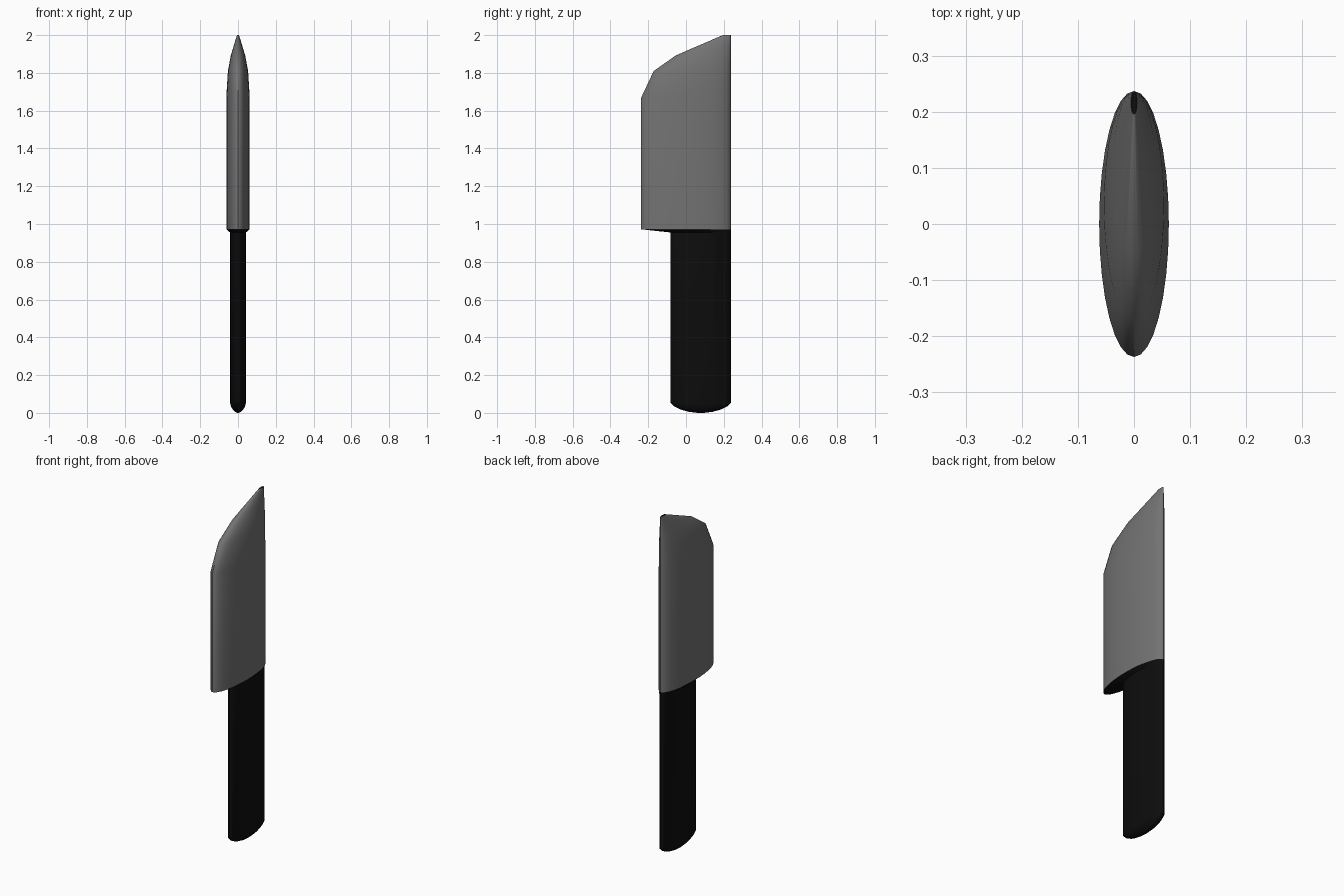
import bpy, bmesh, math

if "Cube" in bpy.data.objects:
    bpy.data.objects.remove(bpy.data.objects["Cube"])

BACK = 0.237      # straight spine shared by every section
SIDES = 32


def material(name, v):
    m = bpy.data.materials.new(name)
    m.diffuse_color = (v, v, v, 1)
    m.use_nodes = True
    m.node_tree.nodes["Principled BSDF"].inputs["Base Color"].default_value = m.diffuse_color
    return m


steel = material("dark_steel", 0.17)
black = material("black_grip", 0.004)


def ring(bm, z, half_y, half_x, cy):
    return [bm.verts.new((half_x * math.sin(2 * math.pi * i / SIDES),
                          cy - half_y * math.cos(2 * math.pi * i / SIDES), z))
            for i in range(SIDES)]


def loft(name, sections, mats, black_cap=False, cap_bottom=False):
    bm = bmesh.new()
    rings = [ring(bm, *s) for s in sections]
    for a, b in zip(rings, rings[1:]):
        for i in range(SIDES):
            j = (i + 1) % SIDES
            bm.faces.new((a[i], a[j], b[j], b[i]))
    if cap_bottom:
        bm.faces.new(rings[0][::-1])
    if black_cap:
        bm.faces.new(rings[-1]).material_index = 1
    me = bpy.data.meshes.new(name)
    bmesh.ops.recalc_face_normals(bm, faces=bm.faces)
    bm.to_mesh(me)
    bm.free()
    for m in mats:
        me.materials.append(m)
    ob = bpy.data.objects.new(name, me)
    bpy.context.collection.objects.link(ob)
    bpy.ops.object.select_all(action='DESELECT')
    ob.select_set(True)
    bpy.context.view_layer.objects.active = ob
    bpy.ops.object.shade_smooth_by_angle(angle=math.radians(30))
    return ob


def against_spine(z, half):
    return (z, half, half * 0.262, BACK - half)


# Blade: elliptical sections shrinking toward the spine
loft("blade", [against_spine(z, h) for z, h in
               [(0.972, 0.237), (1.67, 0.237), (1.81, 0.204),
                (1.893, 0.145), (2.0, 0.021)]],
     [steel, black], black_cap=True)

# Handle: rounded pommel, straight grip and flared collar under the blade
GRIP = 0.159
cy = BACK - GRIP
pommel = [(z, GRIP * s, GRIP * s * 0.262, cy) for z, s in
          [(0.0, 0.1), (0.006, 0.4), (0.018, 0.68), (0.034, 0.88)]]
grip = [against_spine(z, h) for z, h in
        [(0.052, GRIP), (0.955, GRIP), (0.972, 0.237)]]
loft("handle", pommel + grip, [black], cap_bottom=True)
